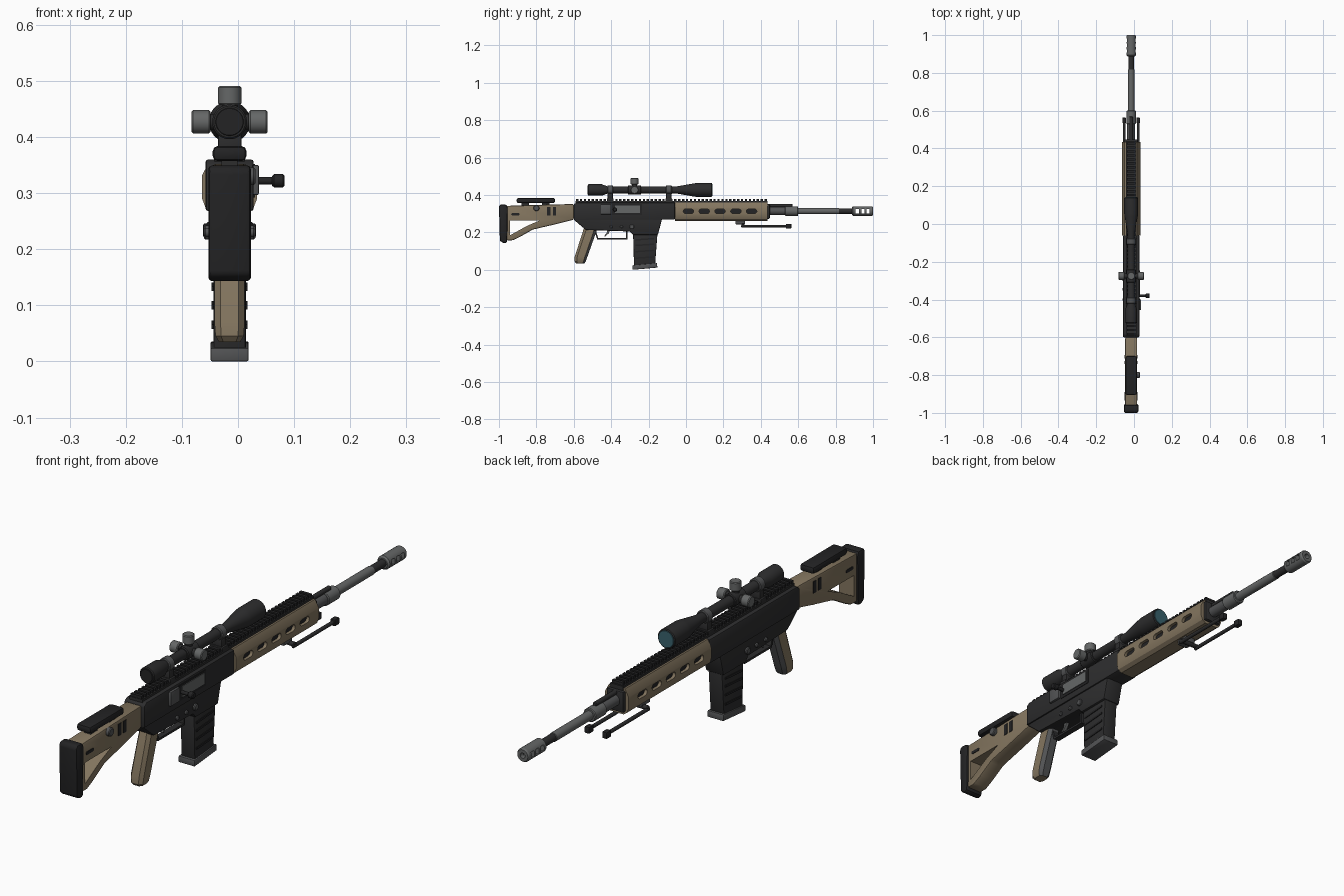
import bpy, bmesh, math
from mathutils import Vector

if "Cube" in bpy.data.objects:
    bpy.data.objects.remove(bpy.data.objects["Cube"], do_unlink=True)

CX = -0.015   # centre plane of the body
parts = []


def material(name, r, g, b):
    m = bpy.data.materials.new(name)
    m.use_nodes = True
    m.diffuse_color = (r, g, b, 1)
    m.node_tree.nodes["Principled BSDF"].inputs["Base Color"].default_value = (r, g, b, 1)
    return m


TAN = material("tan polymer", .23, .18, .115)
DARK = material("dark receiver", .026, .026, .027)
BLACK = material("black rubber", .017, .017, .018)
GREY = material("grey steel", .13, .135, .135)
GUN = material("mid grey steel", .085, .087, .09)
LENS = material("teal lens", .04, .12, .15)


def finish(name, bm, mat):
    bmesh.ops.recalc_face_normals(bm, faces=bm.faces)
    me = bpy.data.meshes.new(name)
    bm.to_mesh(me)
    bm.free()
    me.materials.append(mat)
    ob = bpy.data.objects.new(name, me)
    bpy.context.collection.objects.link(ob)
    parts.append(ob)
    return ob


def prism(name, pts, half, mat, bevel=0.0, x=0.0, seg=2):
    """Side outline in (y, z), extruded both ways from the centre plane."""
    bm = bmesh.new()
    a = [bm.verts.new((CX + x - half, y, z)) for y, z in pts]
    b = [bm.verts.new((CX + x + half, y, z)) for y, z in pts]
    bm.faces.new(a)
    bm.faces.new(b)
    for i in range(len(pts)):
        j = (i + 1) % len(pts)
        bm.faces.new((a[i], a[j], b[j], b[i]))
    bmesh.ops.recalc_face_normals(bm, faces=bm.faces)
    if bevel:
        bmesh.ops.bevel(bm, geom=bm.edges[:], offset=bevel, segments=seg,
                        affect='EDGES', profile=.5, clamp_overlap=True)
    return finish(name, bm, mat)


def box(name, y0, y1, z0, z1, half, mat, bevel=0.0, x=0.0):
    return prism(name, [(y0, z0), (y1, z0), (y1, z1), (y0, z1)], half, mat, bevel, x)


def lathe(name, profile, mat, centre, axis="Y", sides=24):
    """Rings of (distance, radius) turned about an axis through the centre."""
    order = {"Y": (1, 0, 2), "X": (0, 1, 2), "Z": (2, 0, 1)}[axis]
    bm = bmesh.new()
    rings = []
    for t, r in profile:
        ring = []
        for k in range(sides):
            ang = math.tau * (k + .5) / sides
            p = Vector(centre) + Vector((CX, 0, 0))
            p[order[0]] += t
            p[order[1]] += r * math.cos(ang)
            p[order[2]] += r * math.sin(ang)
            ring.append(bm.verts.new(p))
        rings.append(ring)
    for u, v in zip(rings, rings[1:]):
        for k in range(sides):
            j = (k + 1) % sides
            bm.faces.new((u[k], u[j], v[j], v[k]))
    bm.faces.new(rings[0])
    bm.faces.new(rings[-1])
    return finish(name, bm, mat)


def rod(name, t0, t1, r, mat, centre, axis="Y", sides=24, c=.003):
    return lathe(name, [(t0, r - c), (t0 + c, r), (t1 - c, r), (t1, r - c)], mat, centre, axis, sides)


def cut(ob, cutter):
    mod = ob.modifiers.new("cut", 'BOOLEAN')
    mod.object = cutter
    mod.solver = 'EXACT'
    bpy.context.view_layer.objects.active = ob
    bpy.ops.object.modifier_apply(modifier=mod.name)
    parts.remove(cutter)
    bpy.data.objects.remove(cutter, do_unlink=True)


def capsule(y, z, length, r, n=6):
    pts = []
    for s in (1, -1):
        for k in range(n + 1):
            a = -math.pi / 2 + math.pi * k / n
            pts.append((y + s * (length / 2 - r + r * math.cos(a)), z + s * r * math.sin(a)))
    return pts


# Stock with its open triangle, slots, butt pad and cheek rest
stock = prism("stock", [(-.96, .342), (-.6, .352), (-.6, .268), (-.70, .243), (-.82, .215),
                        (-.89, .175), (-.925, .158), (-.96, .158)], .032, TAN, .007)
cut(stock, prism("cutter", [(-.94, .265), (-.78, .265), (-.85, .235), (-.94, .185)], .1, TAN))
prism("butt_pad", [(-1, .34), (-.99, .35), (-.96, .348), (-.953, .33), (-.957, .146),
                   (-.975, .142), (-.995, .155)], .038, BLACK, .008)
for s in (-1, 1):
    prism("stock_slot", capsule(-.912, .297, .045, .006), .003, BLACK, x=s * .031)
    for y in (-.733, -.703):
        box("stock_vent", y - .009, y + .009, .29, .335, .003, BLACK, x=s * .031)
box("cheek_rest", -.905, -.7, .357, .384, .03, BLACK, .009)
for y in (-.86, -.75):
    box("cheek_post", y - .02, y + .02, .33, .36, .014, DARK)
rod("cheek_knob", .028, .046, .016, GUN, (0, -.8, .33), "X")

# Receiver: upper, tapered lower and magazine well
prism("upper_receiver", [(-.6, .35), (-.585, .36), (-.06, .36), (-.06, .268), (-.6, .268)],
      .043, DARK, .005)
prism("lower_receiver", [(-.6, .285), (-.6, .268), (-.535, .213), (-.3, .205), (-.285, .187),
                         (-.15, .187), (-.125, .285)], .038, DARK, .006)
box("ejection_frame", -.395, -.235, .292, .352, .003, BLACK, x=.042)
box("bolt_body", -.38, -.247, .303, .344, .003, GREY, x=.0445)
box("bolt_shroud", -.455, -.4, .297, .35, .006, GUN, .002, x=.046)
rod("bolt_handle", .03, .085, .007, BLACK, (0, -.38, .322), "X", 12)
rod("bolt_knob", .076, .098, .012, BLACK, (0, -.38, .322), "X", 16)
for y, r in ((-.4, .008), (-.345, .008), (-.29, .013)):
    rod("receiver_pin", -.046, .046, r, GUN, (0, y, .23), "X", 16)

# Grip with a grey front strap
bm = bmesh.new()
section = [(-.5, -.6), (-.3, -1), (.3, -1), (.5, -.55), (.5, .55), (.3, 1), (-.3, 1), (-.5, .6)]
levels = [(.235, -.507, .07, .022), (.2, -.517, .072, .026), (.07, -.561, .068, .027),
          (.045, -.566, .06, .025), (.035, -.565, .045, .019)]
rings = [[bm.verts.new((CX + w * v, y + d * u, z)) for u, v in section] for z, y, d, w in levels]
for a, b in zip(rings, rings[1:]):
    for k in range(8):
        face = bm.faces.new((a[k], a[(k + 1) % 8], b[(k + 1) % 8], b[k]))
        face.material_index = 1 if k in (2, 3, 4) else 0
bm.faces.new(rings[0])
bm.faces.new(rings[-1])
finish("grip", bm, TAN).data.materials.append(GUN)

# Trigger and guard
prism("guard_bottom", [(-.475, .163), (-.32, .163), (-.32, .171), (-.475, .171)], .012, DARK)
prism("guard_rear", [(-.475, .163), (-.467, .163), (-.485, .22), (-.493, .22)], .012, DARK)
box("guard_front", -.32, -.312, .163, .215, .012, DARK)
prism("trigger", [(-.42, .215), (-.405, .215), (-.413, .195), (-.432, .178), (-.438, .18),
                  (-.424, .197)], .006, GREY)

# Magazine, side ribs and floor plate
prism("magazine", [(-.283, .2), (-.152, .2), (-.165, .03), (-.278, .02)], .029, DARK, .004)
for z in (.065, .1, .133, .163):
    prism("magazine_rib", [(-.27, z - .007), (-.172, z), (-.172, z + .008), (-.27, z + .001)],
          .032, BLACK)
prism("magazine_floor", [(-.287, 0), (-.153, .012), (-.155, .036), (-.287, .024)], .034, GUN, .003)

# Handguard with oval slots showing the dark core
bm = bmesh.new()
half = [(.028, .262), (.042, .272), (.049, .29), (.049, .332), (.034, .36)]
outline = half + [(-x, z) for x, z in reversed(half)]
ends = [[bm.verts.new((CX + x, y, z)) for x, z in outline] for y in (-.06, .435)]
for k in range(10):
    j = (k + 1) % 10
    bm.faces.new((ends[0][k], ends[0][j], ends[1][j], ends[1][k]))
for ring in ends:
    bm.faces.new(ring)
guard = finish("handguard", bm, TAN)
for i in range(5):
    cut(guard, prism("cutter", capsule(.013 + .0845 * i, .313, .056, .012), .1, TAN))
box("handguard_core", -.05, .43, .29, .34, .037, BLACK)
box("handguard_cap", .43, .448, .272, .352, .036, DARK, .006)

# Toothed top rail
box("top_rail", -.59, .437, .352, .368, .027, DARK)
for i in range(49):
    y = -.588 + .021 * i
    box("rail_tooth", y, y + .012, .366, .379, .023, BLACK)

# Barrel, gas block and ported muzzle brake
AXIS = (0, 0, .314)
rod("barrel_shank", .43, .55, .021, GUN, AXIS)
rod("gas_collar", .53, .6, .026, GREY, AXIS)
rod("gas_tube", .43, .57, .009, DARK, (0, 0, .343), sides=16)
rod("barrel", .59, .82, .017, GREY, AXIS)
rod("barrel_neck", .815, .895, .015, DARK, AXIS)
brake = lathe("muzzle_brake", [(.888, .02), (.894, .026), (.994, .026), (1, .022), (1, .01), (.98, .01)],
              GREY, AXIS)
for y in (.916, .946, .973):
    cut(brake, box("cutter", y - .009, y + .009, .302, .326, .1, GREY))

# Folded bipod
box("bipod_mount", .265, .315, .243, .268, .022, GUN, .003)
rod("bipod_crossbar", -.042, .042, .009, DARK, (0, .305, .24), "X", 12)
for s in (-1, 1):
    rod("bipod_leg", .295, .55, .007, DARK, (s * .037, 0, .234), sides=12)
    box("bipod_foot", .535, .563, .221, .246, .01, BLACK, .003, x=s * .037)

# Scope with lenses, rings and turrets
SCOPE = (0, 0, .427)
lathe("scope_body", [(-.525, .028), (-.522, .031), (-.45, .031), (-.42, .019), (-.05, .019), (.04, .035),
                     (.055, .037), (.137, .037), (.14, .034)], DARK, SCOPE, sides=32)
rod("objective_lens", .136, .142, .032, LENS, SCOPE, c=.001)
rod("eyepiece_lens", -.527, -.52, .025, BLACK, SCOPE, c=.001)
for y in (-.405, -.092):
    rod("scope_ring", y - .016, y + .016, .025, GUN, SCOPE)
    box("ring_base", y - .014, y + .014, .372, .41, .021, DARK, .003)
    box("ring_clamp", y - .018, y + .018, .366, .382, .028, DARK, .003)
rod("turret_saddle", -.31, -.24, .025, DARK, SCOPE)
TURRET = (0, -.275, .427)
rod("top_turret", .03, .064, .021, GREY, TURRET, "Z")
rod("top_turret_stem", 0, .034, .014, DARK, TURRET, "Z")
for s in (-1, 1):
    a, b = sorted((s * .034, s * .068))
    rod("side_turret", a, b, .021, GREY, TURRET, "X")
rod("side_turret_stem", -.038, .038, .014, DARK, TURRET, "X")

# Soft shading with crisp edges
bpy.ops.object.select_all(action='DESELECT')
for ob in parts:
    ob.select_set(True)
bpy.context.view_layer.objects.active = parts[0]
bpy.ops.object.shade_smooth_by_angle(angle=math.radians(32))
